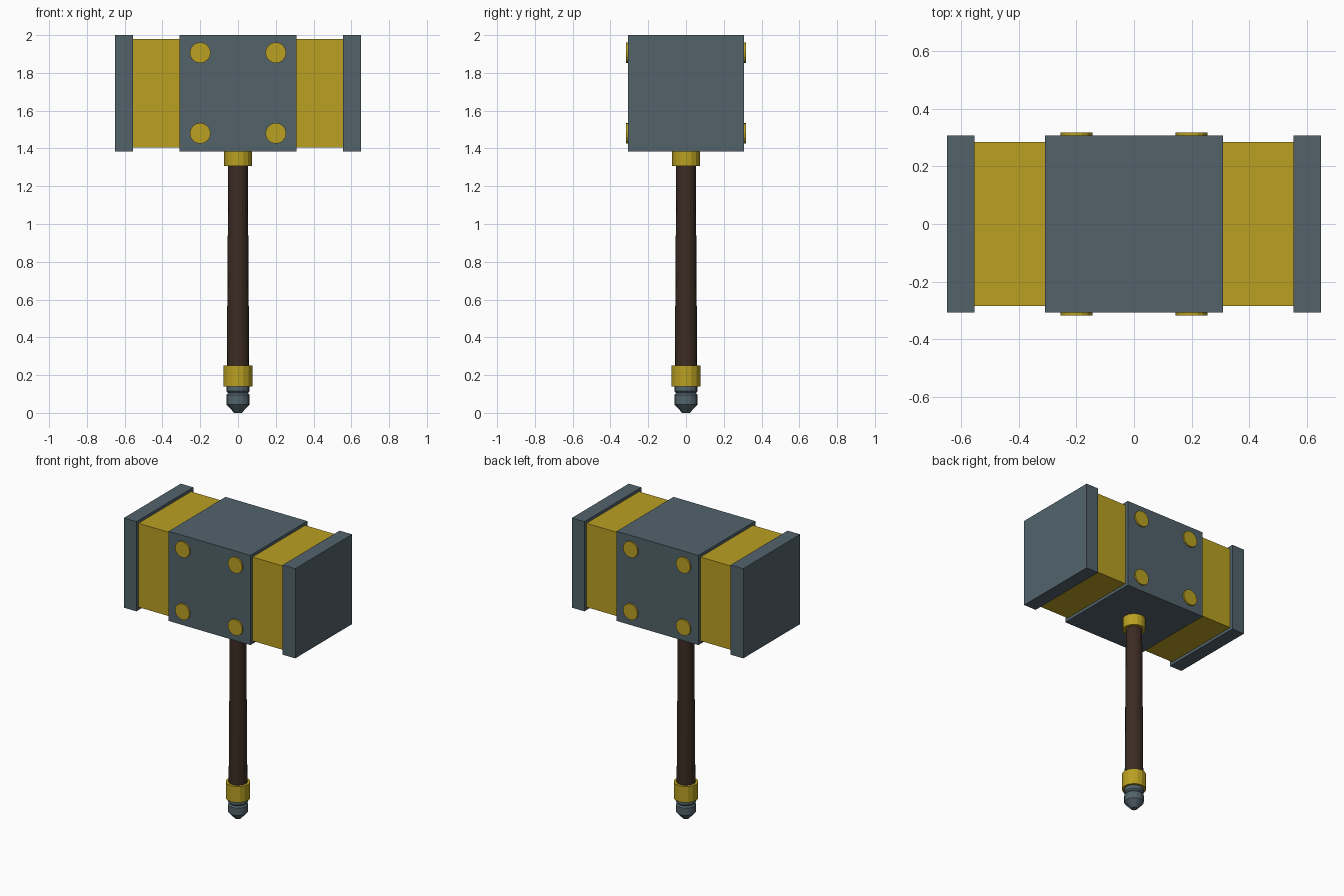
import bpy, bmesh, math

cube = bpy.data.objects.get("Cube")
if cube:
    bpy.data.objects.remove(cube, do_unlink=True)


def material(name, rgb):
    mat = bpy.data.materials.new(name)
    mat.use_nodes = True
    color = (*rgb, 1)
    mat.diffuse_color = color
    bsdf = next(n for n in mat.node_tree.nodes if n.type == 'BSDF_PRINCIPLED')
    bsdf.inputs["Base Color"].default_value = color
    return mat


steel = material("slate steel", (0.085, 0.125, 0.148))
gold = material("gold", (0.49, 0.35, 0.016))
wood = material("dark wood", (0.045, 0.025, 0.017))


def finish(name, bm, mat):
    bmesh.ops.recalc_face_normals(bm, faces=bm.faces)
    mesh = bpy.data.meshes.new(name)
    bm.to_mesh(mesh)
    bm.free()
    mesh.materials.append(mat)
    obj = bpy.data.objects.new(name, mesh)
    bpy.context.collection.objects.link(obj)
    return obj


def box(name, low, high, mat):
    bm = bmesh.new()
    bmesh.ops.create_cube(bm, size=1)
    for v in bm.verts:
        v.co = [h if c > 0 else l for c, l, h in zip(v.co, low, high)]
    return finish(name, bm, mat)


def lathe(name, profile, mat, sides=16):
    """Stack capped rings of (radius, height) around the z axis."""
    bm = bmesh.new()
    rings = [[bm.verts.new((r * math.cos(a), r * math.sin(a), z))
              for a in (math.tau * i / sides for i in range(sides))]
             for r, z in profile]
    for lower, upper in zip(rings, rings[1:]):
        for i in range(sides):
            j = (i + 1) % sides
            bm.faces.new((lower[i], lower[j], upper[j], upper[i]))
    bm.faces.new(rings[0])
    bm.faces.new(rings[-1])
    return finish(name, bm, mat)


# Hammer head: gold core, central steel block and two striking plates
box("head_core", (-0.57, -0.285, 1.405), (0.57, 0.285, 1.98), gold)
box("head_block", (-0.31, -0.308, 1.385), (0.31, 0.308, 2.0), steel)
for side, low, high in (("right", -0.65, -0.555), ("left", 0.555, 0.65)):
    box(side + "_striking_plate", (low, -0.308, 1.385), (high, 0.308, 2.0), steel)

# Rivets on the front and back of the block
for face, y in (("front", -0.308), ("back", 0.308)):
    for level, z in (("lower", 1.48), ("upper", 1.907)):
        for side, x in (("right", -0.2), ("left", 0.2)):
            rivet = lathe(f"{face}_{level}_{side}_rivet",
                          [(0.055, -0.01), (0.055, 0.01)], gold)
            rivet.location = (x, y, z)
            rivet.rotation_euler.x = math.pi / 2

# Handle with collars and pommel
lathe("handle", [(0.06, 0.13), (0.051, 1.4)], wood)
lathe("upper_collar", [(0.073, 1.307), (0.073, 1.4)], gold)
lathe("lower_collar", [(0.077, 0.14), (0.077, 0.25)], gold)
lathe("pommel", [(0.02, 0), (0.062, 0.045), (0.062, 0.095), (0.053, 0.105),
                 (0.062, 0.115), (0.062, 0.15)], steel)
